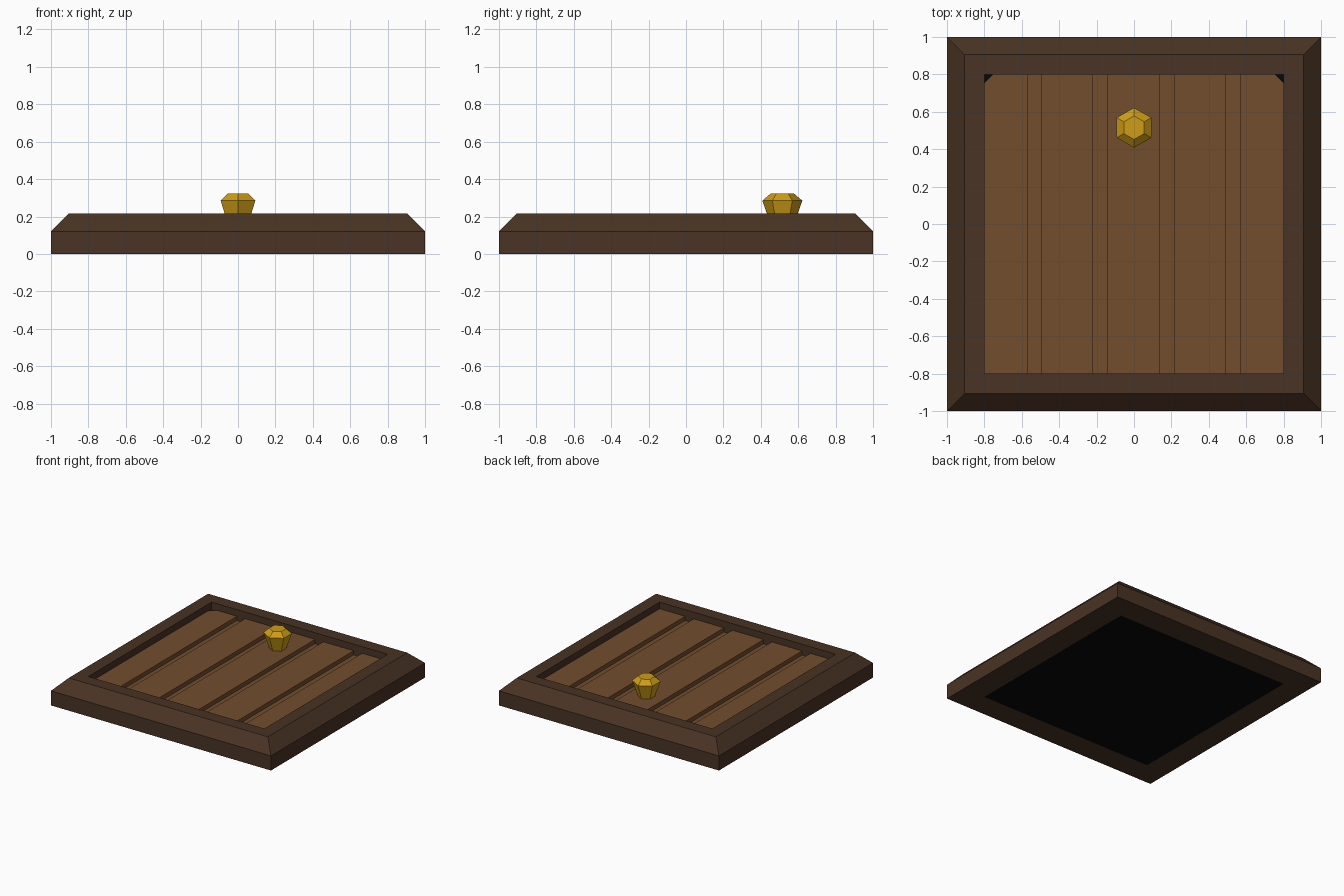
import bpy, bmesh
from math import sin, cos, pi

if "Cube" in bpy.data.objects:
    bpy.data.objects.remove(bpy.data.objects["Cube"])


def material(name, rgb):
    m = bpy.data.materials.new(name)
    m.diffuse_color = (*rgb, 1)
    m.use_nodes = True
    m.node_tree.nodes["Principled BSDF"].inputs["Base Color"].default_value = m.diffuse_color
    return m


def finish(name, bm, mat, fix_normals=True):
    if fix_normals:
        bmesh.ops.recalc_face_normals(bm, faces=bm.faces)
    me = bpy.data.meshes.new(name)
    bm.to_mesh(me)
    bm.free()
    me.materials.append(mat)
    ob = bpy.data.objects.new(name, me)
    bpy.context.collection.objects.link(ob)
    return ob


def ring_solid(name, sides, start, profile, mat, centre=(0, 0), loop=False):
    """Sweep a (radius, z) profile round a polygon; loop closes it into a frame."""
    bm = bmesh.new()
    rings = []
    for r, z in profile:
        angles = [start + 2 * pi * i / sides for i in range(sides)]
        rings.append([bm.verts.new((centre[0] + r * cos(a), centre[1] + r * sin(a), z))
                      for a in angles])
    pairs = list(zip(rings, rings[1:]))
    if loop:
        pairs.append((rings[-1], rings[0]))
    else:
        bm.faces.new(rings[0])
        bm.faces.new(rings[-1])
    for a, b in pairs:
        for i in range(sides):
            j = (i + 1) % sides
            bm.faces.new((a[i], a[j], b[j], b[i]))
    return finish(name, bm, mat)


dark_wood = material("dark wood", (0.065, 0.033, 0.017))
wood = material("plank wood", (0.17, 0.075, 0.027))
black = material("black", (0.002, 0.002, 0.002))
gold = material("gold", (0.62, 0.34, 0.008))

# Square frame with a chamfered outer rim
d = 2 ** 0.5
ring_solid("frame", 4, pi / 4,
           [(1.0 * d, 0), (1.0 * d, 0.12), (0.905 * d, 0.215), (0.8 * d, 0.215), (0.8 * d, 0)],
           dark_wood, loop=True)

# Grooved plank panel: stepped section run from front to back
TOP, FLOOR, HALF, CUT = 0.16, 0.125, 0.8, 0.045
section = [(-HALF, TOP), (-HALF + CUT, TOP)]
for left, right in [(-0.57, -0.495), (-0.22, -0.145), (0.14, 0.215), (0.49, 0.568)]:
    section += [(left, TOP), (left, FLOOR), (right, FLOOR), (right, TOP)]
section += [(HALF - CUT, TOP), (HALF, TOP)]
bm = bmesh.new()
front = [bm.verts.new((x, -HALF, z)) for x, z in section]
# the two back corners are clipped
back = [bm.verts.new((x, HALF - (CUT if abs(x) == HALF else 0), z)) for x, z in section]
for i in range(len(section) - 1):
    bm.faces.new((front[i], front[i + 1], back[i + 1], back[i]))
finish("plank_panel", bm, wood, fix_normals=False)

# Black backing closing the underside
bm = bmesh.new()
bm.faces.new([bm.verts.new((x * HALF, y * HALF, 0))
              for x, y in [(-1, -1), (-1, 1), (1, 1), (1, -1)]])
finish("backing", bm, black, fix_normals=False)

# Six-sided knob
ring_solid("knob", 6, pi / 2, [(0.063, TOP), (0.107, 0.285), (0.063, 0.322)],
           gold, centre=(0, 0.515))
